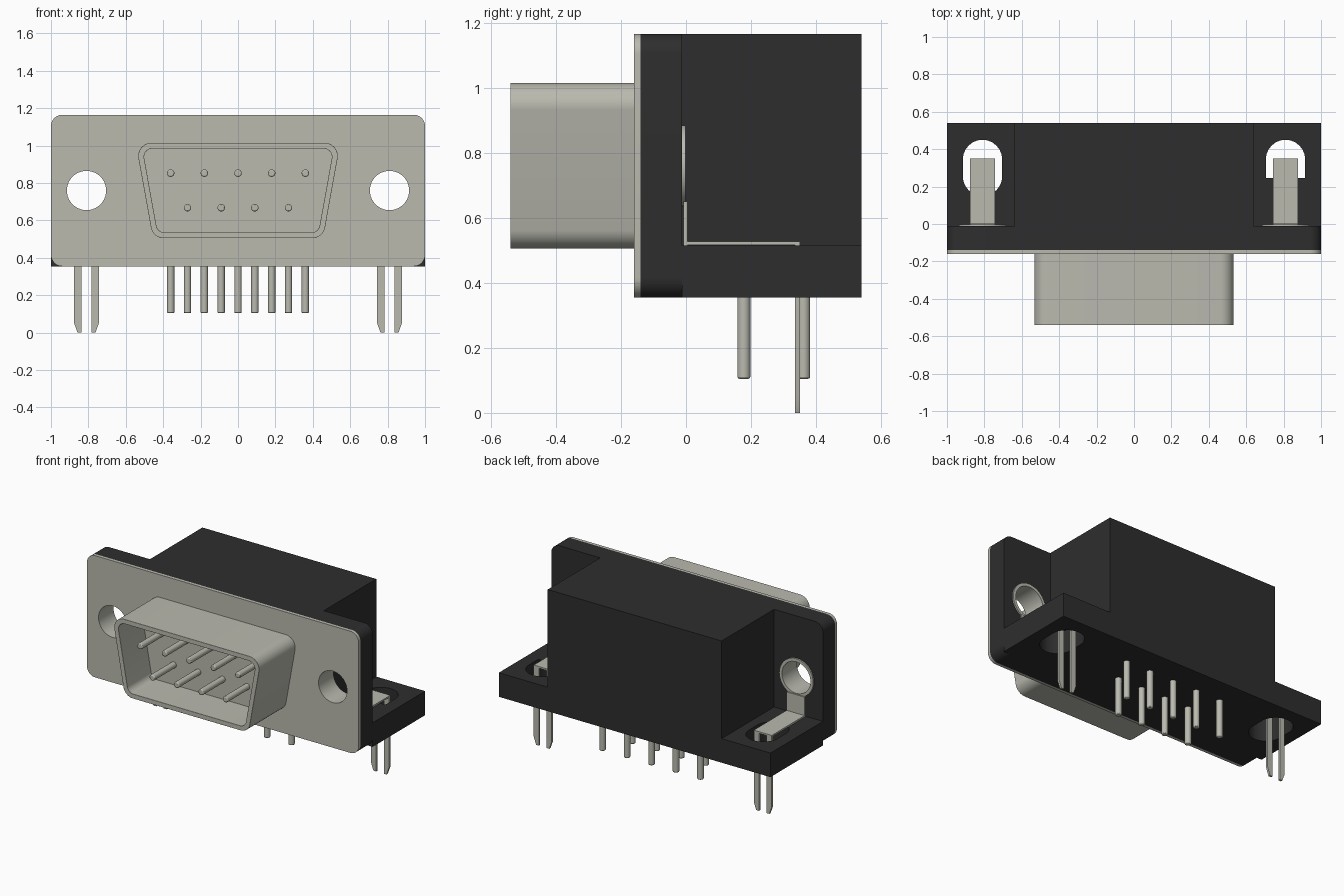
import bpy, bmesh, math
from mathutils import Vector, Matrix

cube = bpy.data.objects.get("Cube")
if cube:
    bpy.data.objects.remove(cube, do_unlink=True)


def material(name, color, rough, metal=0.0):
    m = bpy.data.materials.new(name)
    m.use_nodes = True
    m.diffuse_color = (*color, 1)
    bsdf = m.node_tree.nodes["Principled BSDF"]
    bsdf.inputs["Base Color"].default_value = (*color, 1)
    bsdf.inputs["Roughness"].default_value = rough
    return m


METAL = material("pale metal", (0.49, 0.49, 0.43), 0.5)
BLACK = material("black plastic", (0.027, 0.027, 0.027), 0.6)


def finish(name, mesh, mat, bevel=0):
    mesh.name = name
    mesh.materials.clear()
    mesh.materials.append(mat)
    ob = bpy.data.objects.new(name, mesh)
    bpy.context.collection.objects.link(ob)
    if bevel:
        mod = ob.modifiers.new("soft edge", 'BEVEL')
        mod.width, mod.segments = bevel, 2
        mod.limit_method, mod.angle_limit = 'ANGLE', math.radians(50)
    bpy.ops.object.select_all(action='DESELECT')
    ob.select_set(True)
    bpy.context.view_layer.objects.active = ob
    bpy.ops.object.shade_smooth_by_angle(angle=math.radians(35))
    return ob


def rounded(points, r, steps=8):
    """Outline with every corner replaced by an arc."""
    pts, out = [Vector(p) for p in points], []
    for i, p in enumerate(pts):
        u = (pts[i - 1] - p).normalized()
        v = (pts[(i + 1) % len(pts)] - p).normalized()
        half = u.angle(v) / 2
        c = p + (u + v).normalized() * r / math.sin(half)
        a = p + u * r / math.tan(half) - c
        b = p + v * r / math.tan(half) - c
        out += [c + a.lerp(b, k / steps).normalized() * r for k in range(steps + 1)]
    return out


def rect(x0, x1, y0, y1):
    return [(x0, y0), (x1, y0), (x1, y1), (x0, y1)]


def circle(x, y, r, n=40):
    return [(x + r * math.cos(2 * math.pi * k / n),
             y + r * math.sin(2 * math.pi * k / n)) for k in range(n)]


def prism(name, loops, axis, lo, hi, mat, bevel=0):
    """Extrude outlines (inner ones become holes) along y or z."""
    cu = bpy.data.curves.new(name, 'CURVE')
    cu.dimensions, cu.fill_mode = '2D', 'BOTH'
    cu.extrude = (hi - lo) / 2
    for loop in loops:
        s = cu.splines.new('POLY')
        s.points.add(len(loop) - 1)
        for pt, co in zip(s.points, loop):
            pt.co = (co[0], co[1], 0, 1)
        s.use_cyclic_u = True
    tmp = bpy.data.objects.new(name + " outline", cu)
    bpy.context.collection.objects.link(tmp)
    deps = bpy.context.evaluated_depsgraph_get()
    mesh = bpy.data.meshes.new_from_object(tmp.evaluated_get(deps))
    bpy.data.objects.remove(tmp, do_unlink=True)
    mid = (lo + hi) / 2
    if axis == 'y':
        mesh.transform(Matrix.Translation((0, mid, 0)) @ Matrix.Rotation(math.pi / 2, 4, 'X'))
    else:
        mesh.transform(Matrix.Translation((0, 0, mid)))
    bm = bmesh.new()
    bm.from_mesh(mesh)
    bmesh.ops.remove_doubles(bm, verts=bm.verts, dist=1e-5)
    bmesh.ops.dissolve_limit(bm, angle_limit=0.01, verts=bm.verts, edges=bm.edges)
    bmesh.ops.recalc_face_normals(bm, faces=bm.faces)
    bm.to_mesh(mesh)
    bm.free()
    return finish(name, mesh, mat, bevel)


def box(name, x, y, z, mat):
    return prism(name, [rect(*x, *y)], 'z', *z, mat)


BOTTOM, TOP, SHELF = 0.355, 1.165, 0.515
HOLE_X, HOLE_Z, HOLE_R = 0.81, 0.76, 0.105

# Face plate and the plastic flange behind it
outline = rounded(rect(-1, 1, BOTTOM, TOP), 0.06)


def holes(r):
    return [circle(s * HOLE_X, HOLE_Z, r) for s in (-1, 1)]


prism("face_plate", [outline] + holes(HOLE_R), 'y', -0.16, -0.14, METAL)
prism("rear_flange", [outline] + holes(0.118), 'y', -0.14, -0.012, BLACK)

# Base with two slots, and the central housing
slots = [rounded(rect(s * HOLE_X - 0.105, s * HOLE_X + 0.105, 0.15, 0.45), 0.1045)
         for s in (-1, 1)]
prism("base", [rect(-1, 1, -0.012, 0.54)] + slots, 'z', BOTTOM, SHELF, BLACK)
box("housing", (-0.64, 0.64), (-0.012, 0.54), (SHELF, TOP), BLACK)
box("slot_ledge", (0.70, 0.92), (0.14, 0.245), (0.507, SHELF), BLACK)

# Tapered shell with its floor
shell_outer = rounded([(-0.455, 0.505), (0.455, 0.505), (0.547, 1.015), (-0.547, 1.015)], 0.07)
shell_inner = rounded([(-0.43, 0.535), (0.43, 0.535), (0.511, 0.985), (-0.511, 0.985)], 0.045)
prism("shell", [shell_outer, shell_inner], 'y', -0.54, -0.15, METAL, 0.007)
prism("shell_floor", [shell_inner], 'y', -0.29, -0.15, METAL)

# Contacts: five in the upper and rear row, four in the lower and front row
for row, count, z, y in (("upper", 5, 0.853, 0.362), ("lower", 4, 0.668, 0.178)):
    for i in range(count):
        x = (i - (count - 1) / 2) * 0.18
        prism(f"{row}_contact_{i + 1}", [circle(x, z, 0.02, 20)], 'y', -0.52, -0.28, METAL, 0.006)
        prism(f"{row}_solder_pin_{i + 1}", [circle(x, y, 0.02, 20)], 'z', 0.105, 0.4, METAL, 0.006)

# Board locks: eyelet, bent strap and two tapered prongs on each side
for side, s in (("right", -1), ("left", 1)):
    cx = s * HOLE_X
    prism(side + "_eyelet", [circle(cx, HOLE_Z, 0.117), circle(cx, HOLE_Z, HOLE_R)],
          'y', -0.145, -0.012, METAL)
    prism(side + "_eyelet_rim", [circle(cx, HOLE_Z, 0.125), circle(cx, HOLE_Z, HOLE_R)],
          'y', -0.012, -0.002, METAL)
    strap = (cx - 0.066, cx + 0.066)
    box(side + "_strap_upright", strap, (-0.008, 0.005), (SHELF, 0.65), METAL)
    box(side + "_strap", strap, (-0.008, 0.35), (0.516, 0.527), METAL)
    for part, d in (("outer", s), ("inner", -s)):
        prong = [(cx + d * a, z) for a, z in
                 ((0.028, 0.525), (0.028, 0.0), (0.048, 0.0), (0.066, 0.05), (0.066, 0.525))]
        prism(f"{side}_{part}_prong", [prong], 'y', 0.336, 0.35, METAL)
